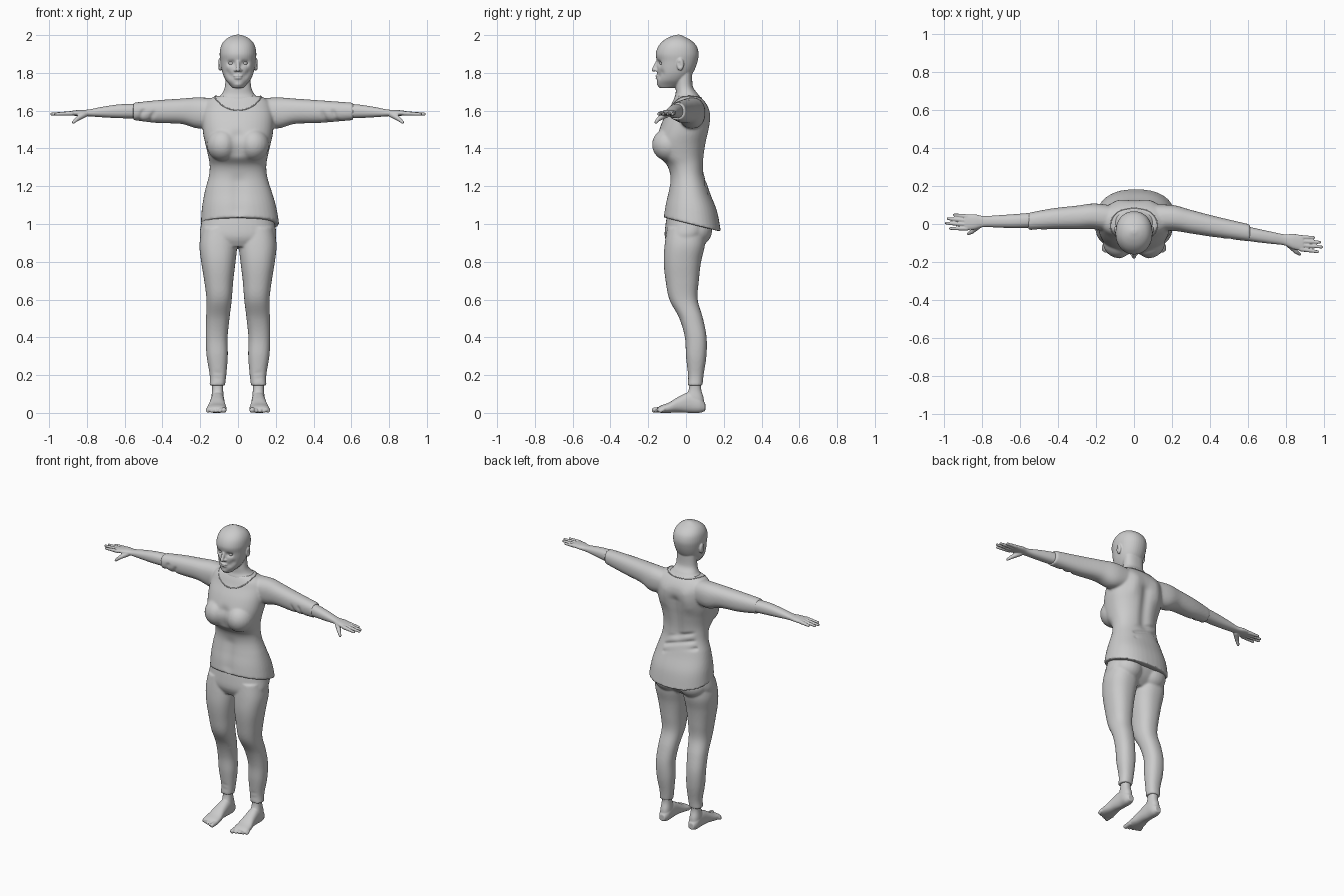
import bpy, bmesh, math
from mathutils import Vector, Matrix

cube = bpy.data.objects.get("Cube")
if cube:
    bpy.data.objects.remove(cube)

grey = bpy.data.materials.new("plain grey")
grey.use_nodes = True
grey.diffuse_color = (0.6, 0.6, 0.6, 1)
grey.node_tree.nodes["Principled BSDF"].inputs["Base Color"].default_value = grey.diffuse_color

ORDER = {"x": (2, 0, 1), "y": (0, 2, 1), "z": (0, 1, 2)}
SIDES = (1, -1)


def smooth_rows(rows, steps=6):
    """Catmull-Rom interpolation between the given cross-sections."""
    ends = [rows[0]] + list(rows) + [rows[-1]]
    result = []
    for p, q, r, s in zip(ends, ends[1:], ends[2:], ends[3:]):
        for k in range(steps):
            t = k / steps
            result.append([b + t * ((c - a) / 2 + t * (a - 2.5 * b + 2 * c - d / 2
                           + t * (1.5 * (b - c) + (d - a) / 2)))
                           for a, b, c, d in zip(p, q, r, s)])
    return result + [rows[-1]]


def loft(bm, axis, rows, warp=None, power=2.3, sides=40):
    """Closed skin; a row is position, centre, half width, low, high."""
    previous, first = None, None
    for pos, centre, half, low, high in smooth_rows(rows):
        ring = []
        for k in range(sides):
            angle = math.tau * k / sides
            c, s = math.cos(angle), math.sin(angle)
            a = centre + half * math.copysign(abs(c) ** (2 / power), c)
            b = (low + high) / 2 + (high - low) / 2 * math.copysign(abs(s) ** (2 / power), s)
            point = Vector([(a, b, pos)[i] for i in ORDER[axis]])
            ring.append(bm.verts.new(warp(point) if warp else point))
        if previous:
            for k in range(sides):
                j = (k + 1) % sides
                bm.faces.new((previous[k], previous[j], ring[j], ring[k]))
        else:
            first = ring
        previous = ring
    bm.faces.new(first)
    bm.faces.new(previous)


def blob(bm, centre, radii):
    bmesh.ops.create_uvsphere(bm, u_segments=24, v_segments=16, radius=1,
                              matrix=Matrix.Translation(centre) @ Matrix.Diagonal((*radii, 1)))


def capsule(bm, start, end, r_start, r_end):
    start, end = Vector(start), Vector(end)
    turn = (end - start).to_track_quat("Z", "Y")
    for v in bmesh.ops.create_uvsphere(bm, u_segments=16, v_segments=10, radius=1)["verts"]:
        far = v.co.z > 0
        v.co = (end if far else start) + turn @ v.co * (r_end if far else r_start)


def finish(name, bm, voxel=0, smoothing=4):
    """Make the object, fusing its volumes into one soft skin."""
    bmesh.ops.recalc_face_normals(bm, faces=bm.faces)
    mesh = bpy.data.meshes.new(name)
    bm.to_mesh(mesh)
    bm.free()
    obj = bpy.data.objects.new(name, mesh)
    bpy.context.collection.objects.link(obj)
    if voxel:
        remesh = obj.modifiers.new("fuse", "REMESH")
        remesh.mode, remesh.voxel_size = "VOXEL", voxel
        relax = obj.modifiers.new("relax", "SMOOTH")
        relax.factor, relax.iterations = 0.5, smoothing
        graph = bpy.context.evaluated_depsgraph_get()
        obj.data = bpy.data.meshes.new_from_object(obj.evaluated_get(graph))
        obj.modifiers.clear()
    obj.data.materials.clear()
    obj.data.materials.append(grey)
    obj.data.shade_smooth()
    return obj


def press(obj, start, end, radius, push):
    """Push the surface softly along a line from start to end."""
    start, end, push = Vector(start), Vector(end), Vector(push)
    line = end - start
    for v in obj.data.vertices:
        t = (v.co - start).dot(line) / max(line.length_squared, 1e-9)
        gap = (v.co - start - line * min(max(t, 0), 1)).length / radius
        if gap < 3:
            v.co += push * math.exp(-gap * gap)


def pose(side):
    """The right arm reaches further back than the left."""
    def warp(p):
        return Vector((p.x * side, p.y + (0.15 * (p.x - 0.15) if side < 0 else 0), p.z))
    return warp


def mirror(side):
    return lambda p: Vector((p.x * side, p.y, p.z))


def hem_slope(p):
    amount = min(max((1.2 - p.z) / 0.18, 0), 1)
    return Vector((p.x + 0.01 * amount, p.y, p.z - 0.25 * p.y * amount))


# Shirt: torso, bust and sleeves
bm = bmesh.new()
loft(bm, "z", [(1.005, 0, .208, -.12, .185), (1.09, 0, .197, -.11, .165), (1.17, 0, .178, -.095, .127),
               (1.25, 0, .155, -.085, .1), (1.31, 0, .15, -.1, .095), (1.36, 0, .158, -.145, .098),
               (1.42, 0, .172, -.165, .107), (1.48, 0, .185, -.15, .118), (1.55, 0, .19, -.122, .126),
               (1.61, 0, .185, -.088, .12), (1.65, 0, .165, -.07, .098), (1.678, 0, .12, -.055, .07)],
     hem_slope)
for side in SIDES:
    cuff = 0.61 if side > 0 else 0.555
    blob(bm, (side * .08, -.09, 1.42), (.085, .09, .088))
    loft(bm, "x", [(.06, .03, .07, 1.53, 1.66), (.2, .032, .068, 1.505, 1.67), (.3, .012, .062, 1.53, 1.664),
                   (.43, -.015, .055, 1.535, 1.655), (cuff, -.047, .045, 1.55, 1.642)], pose(side))
shirt = finish("shirt", bm, 0.007, 6)
press(shirt, (0, -.17, 1.38), (0, -.15, 1.46), .035, (0, .012, 0))
press(shirt, (0, .11, 1.3), (0, .12, 1.52), .035, (0, -.016, 0))
press(shirt, (0, -.1, 1.08), (0, -.09, 1.22), .04, (0, .008, 0))
for k in range(3):
    press(shirt, (-.13, .08, 1.22 + .05 * k), (.08, .11, 1.16 + .05 * k), .012, (0, -.009, 0))
for side in SIDES:
    press(shirt, (side * .1, .12, 1.5), (side * .08, .12, 1.58), .04, (0, .008, 0))
    for x in (.44, .5):
        press(shirt, pose(side)(Vector((x, -.09, 1.6))), pose(side)(Vector((x + .03, -.05, 1.54))),
              .012, (0, .007, .003))

# Neckline edge laid on the shirt
curve = bpy.data.curves.new("neckline", "CURVE")
curve.dimensions, curve.bevel_depth = "3D", 0.003
spline = curve.splines.new("POLY")
spline.points.add(47)
spline.use_cyclic_u = True
for k, point in enumerate(spline.points):
    angle = math.tau * k / 48
    front = max(0, math.cos(angle))
    target = Vector((.12 * math.sin(angle), -.085 * math.cos(angle), 1.668 - .07 * front ** 1.5))
    point.co = (*shirt.closest_point_on_mesh(target)[1], 1)
curve.materials.append(grey)
bpy.context.collection.objects.link(bpy.data.objects.new("neckline", curve))

# Trousers: hips and legs
bm = bmesh.new()
loft(bm, "z", [(1.1, 0, .17, -.09, .11), (1.0, 0, .195, -.108, .135), (.93, 0, .2, -.112, .11),
               (.88, 0, .15, -.09, .06)])
for side in SIDES:
    blob(bm, (side * .09, .05, .965), (.095, .088, .085))
    loft(bm, "z", [(.145, .11, .041, .008, .088), (.2, .106, .044, .01, .093), (.3, .11, .056, 0, .108),
                   (.4, .113, .058, -.006, .109), (.5, .107, .062, -.035, .09), (.6, .1, .067, -.088, .062),
                   (.7, .102, .077, -.108, .068), (.8, .104, .091, -.118, .08), (.89, .104, .1, -.113, .1),
                   (.98, .1, .09, -.1, .1)], mirror(side))
trousers = finish("trousers", bm, 0.007)
for side in SIDES:
    for z in (.175, .205, .49):
        press(trousers, (side * .06, .0, z), (side * .15, .0, z + .012), .009, (0, .005, 0))

# Head and neck
bm = bmesh.new()
loft(bm, "z", [(1.72, 0, .028, -.14, -.06), (1.735, 0, .042, -.15, -.02), (1.76, 0, .064, -.153, .005),
               (1.79, 0, .079, -.153, .03), (1.82, 0, .087, -.154, .047), (1.86, 0, .093, -.154, .061),
               (1.9, 0, .097, -.16, .067), (1.94, 0, .091, -.147, .057), (1.97, 0, .073, -.121, .03),
               (1.99, 0, .045, -.087, -.005), (2.002, 0, .012, -.05, -.03)], power=2.15)
loft(bm, "z", [(1.6, 0, .11, -.065, .08), (1.66, 0, .112, -.063, .08), (1.69, 0, .085, -.055, .062),
               (1.73, 0, .069, -.054, .036), (1.81, 0, .066, -.05, .033)])
capsule(bm, (0, -.15, 1.86), (0, -.17, 1.818), .009, .012)
blob(bm, (0, -.15, 1.784), (.026, .012, .006))
blob(bm, (0, -.149, 1.772), (.022, .012, .007))
blob(bm, (0, -.132, 1.742), (.026, .022, .018))
for side in SIDES:
    blob(bm, (side * .013, -.155, 1.814), (.009, .012, .008))
    blob(bm, (side * .095, -.03, 1.845), (.012, .019, .034))
head = finish("head_and_neck", bm, 0.004, 3)
for side in SIDES:
    press(head, (side * .03, -.148, 1.852), (side * .044, -.14, 1.851), .014, (0, .012, 0))
    press(head, (side * .055, -.13, 1.8), (side * .04, -.14, 1.785), .018, (-side * .004, .004, 0))
    press(head, (side * .105, -.036, 1.85), (side * .105, -.033, 1.84), .01, (-side * .006, 0, 0))

# Eyes
bm = bmesh.new()
for side in SIDES:
    blob(bm, (side * .036, -.126, 1.851), (.014, .014, .012))
finish("eyes", bm)

# Forearms, hands and fingers
for side, label in zip(SIDES, ("left", "right")):
    bm = bmesh.new()
    warp = pose(side)
    loft(bm, "x", [(.5, -.03, .04, 1.558, 1.637), (.62, -.055, .037, 1.56, 1.634),
                   (.72, -.072, .032, 1.565, 1.62), (.79, -.083, .029, 1.57, 1.606),
                   (.84, -.092, .04, 1.572, 1.604), (.89, -.102, .041, 1.574, 1.598)], warp)
    for k, reach in enumerate((.965, .987, .978, .945)):
        capsule(bm, warp(Vector((.88, -.133 + .021 * k, 1.586))),
                warp(Vector((reach, -.146 + .025 * k, 1.582))), .012, .008)
    knuckle = warp(Vector((.852, -.145, 1.556)))
    capsule(bm, warp(Vector((.815, -.105, 1.58))), knuckle, .018, .012)
    capsule(bm, knuckle, warp(Vector((.872, -.16, 1.538))), .012, .008)
    finish(label + "_forearm_and_hand", bm, 0.004, 2)

# Ankles, feet and toes
for side, label in zip(SIDES, ("left", "right")):
    bm = bmesh.new()
    warp = mirror(side)
    loft(bm, "z", [(.2, .11, .032, .02, .085), (.13, .108, .029, .016, .08), (.08, .108, .033, 0, .093),
                   (.03, .108, .034, .01, .098)], warp)
    loft(bm, "y", [(.102, .108, .02, .01, .05), (.07, .108, .034, 0, .09), (.02, .108, .036, 0, .11),
                   (-.04, .11, .041, .003, .085), (-.09, .112, .05, 0, .055), (-.13, .113, .052, 0, .04),
                   (-.15, .112, .044, .004, .028)], warp)
    for k in range(5):
        size = .015 if k == 0 else .011
        x = .075 + .021 * k
        capsule(bm, warp(Vector((x, -.12, .018))),
                warp(Vector((x, -.166 + .008 * k, size))), size, size)
    finish(label + "_foot", bm, 0.004, 2)
